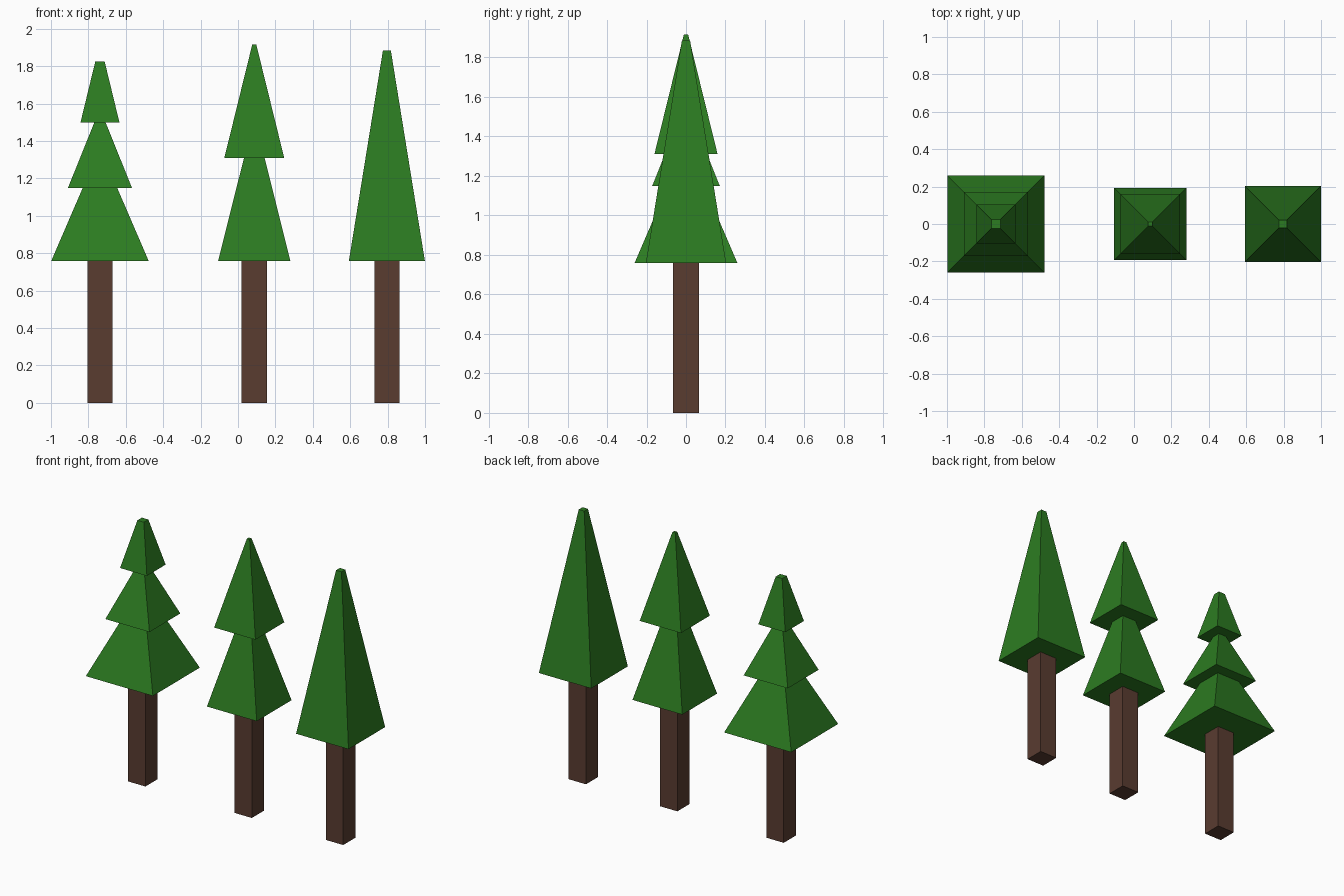
import bpy, bmesh

if "Cube" in bpy.data.objects:
    bpy.data.objects.remove(bpy.data.objects["Cube"])


def material(name, rgb):
    m = bpy.data.materials.new(name)
    m.diffuse_color = (*rgb, 1)
    m.use_nodes = True
    m.node_tree.nodes["Principled BSDF"].inputs["Base Color"].default_value = m.diffuse_color
    return m


GREEN = material("needles", (0.025, 0.2, 0.015))
BROWN = material("bark", (0.1, 0.045, 0.03))


def square_stack(name, x, profile, mat):
    """Closed solid from square sections given as (half width, height)."""
    bm = bmesh.new()
    rings = [[bm.verts.new((sx * h, sy * h, z))
              for sx, sy in ((-1, -1), (1, -1), (1, 1), (-1, 1))]
             for h, z in profile]
    bm.faces.new(rings[0][::-1])
    for a, b in zip(rings, rings[1:]):
        for i in range(4):
            j = (i + 1) % 4
            bm.faces.new((a[i], a[j], b[j], b[i]))
    bm.faces.new(rings[-1])
    bmesh.ops.recalc_face_normals(bm, faces=bm.faces)
    me = bpy.data.meshes.new(name)
    bm.to_mesh(me)
    bm.free()
    me.materials.append(mat)
    ob = bpy.data.objects.new(name, me)
    ob.location.x = x
    bpy.context.collection.objects.link(ob)


# Each tree: name, x position, foliage profile from the bottom skirt to the tip
TREES = [
    ("three_tier", -0.738, [(0.26, 0.76), (0.092, 1.15), (0.171, 1.15),
                            (0.03, 1.50), (0.104, 1.50), (0.025, 1.825)]),
    ("two_tier", 0.087, [(0.193, 0.76), (0.055, 1.31),
                         (0.16, 1.31), (0.011, 1.915)]),
    ("single_tier", 0.796, [(0.203, 0.76), (0.021, 1.885)]),
]

for name, x, profile in TREES:
    # Square trunk, then stepped foliage
    square_stack(name + "_trunk", x, [(0.067, 0), (0.067, 0.762)], BROWN)
    square_stack(name + "_foliage", x, profile, GREEN)
